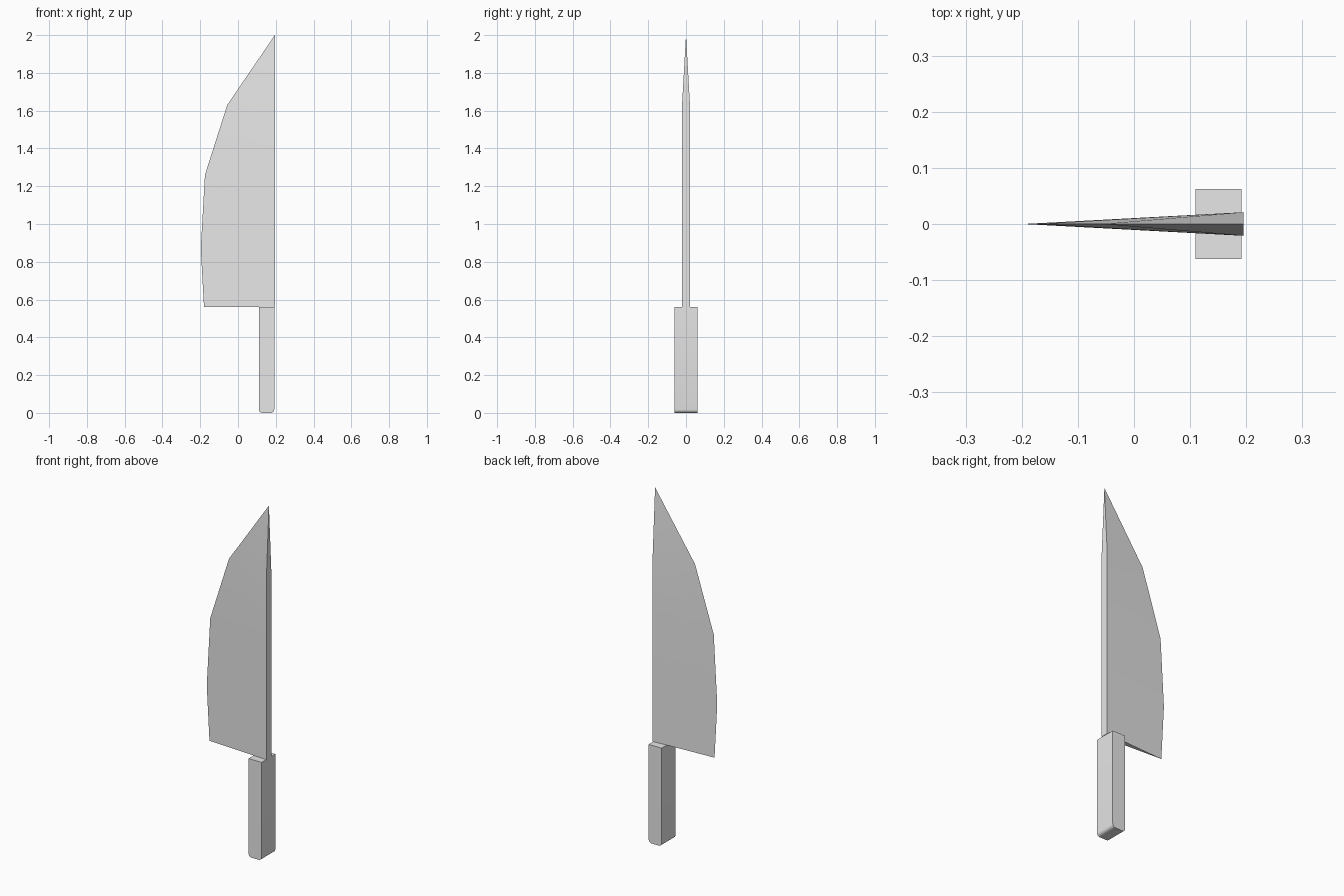
import bpy
import bmesh
from math import sin, cos, pi, radians

cube = bpy.data.objects.get("Cube")
if cube:
    bpy.data.objects.remove(cube, do_unlink=True)

grey = bpy.data.materials.new("light grey")
grey.use_nodes = True
grey.diffuse_color = (0.8, 0.8, 0.8, 1)
grey.node_tree.nodes["Principled BSDF"].inputs["Base Color"].default_value = (0.8, 0.8, 0.8, 1)


def finish(name, bm):
    """Turn a bmesh into a shaded object."""
    bmesh.ops.recalc_face_normals(bm, faces=bm.faces)
    mesh = bpy.data.meshes.new(name)
    bm.to_mesh(mesh)
    bm.free()
    mesh.materials.append(grey)
    obj = bpy.data.objects.new(name, mesh)
    bpy.context.collection.objects.link(obj)
    bpy.ops.object.select_all(action='DESELECT')
    obj.select_set(True)
    bpy.context.view_layer.objects.active = obj
    bpy.ops.object.shade_smooth_by_angle(angle=radians(30))
    return obj


# Blade: a sharp curved edge joined to a thick straight spine, closing at the tip
SPINE_X, HALF_SPINE = 0.195, 0.021
edge = [(-0.18, 0.56), (-0.197, 0.87), (-0.175, 1.26), (-0.057, 1.63)]
bm = bmesh.new()
tip = bm.verts.new((SPINE_X, 0, 2.0))
rows = []
for x, z in edge:
    rows.append([bm.verts.new((SPINE_X, -HALF_SPINE, z)),
                 bm.verts.new((x, 0, z)),
                 bm.verts.new((SPINE_X, HALF_SPINE, z))])
for low, high in zip(rows, rows[1:]):
    for i in range(3):
        j = (i + 1) % 3
        bm.faces.new((low[i], low[j], high[j], high[i]))
for i in range(3):
    bm.faces.new((rows[-1][i], rows[-1][(i + 1) % 3], tip))
bm.faces.new(rows[0])
finish("blade", bm)

# Handle: a bar with a rounded butt, extruded through its width
LEFT, RIGHT, TOP, HALF_WIDTH, RADIUS, STEPS = 0.11, 0.192, 0.56, 0.062, 0.018, 4
profile = [(RIGHT, TOP), (LEFT, TOP)]
for cx, start in ((LEFT + RADIUS, pi), (RIGHT - RADIUS, 1.5 * pi)):
    for i in range(STEPS + 1):
        a = start + i * pi / 2 / STEPS
        profile.append((cx + RADIUS * cos(a), RADIUS + RADIUS * sin(a)))
bm = bmesh.new()
side = bm.faces.new([bm.verts.new((x, -HALF_WIDTH, z)) for x, z in profile])
moved = bmesh.ops.extrude_face_region(bm, geom=[side], use_keep_orig=True)
bmesh.ops.translate(bm, vec=(0, 2 * HALF_WIDTH, 0),
                    verts=[v for v in moved["geom"] if isinstance(v, bmesh.types.BMVert)])
finish("handle", bm)
